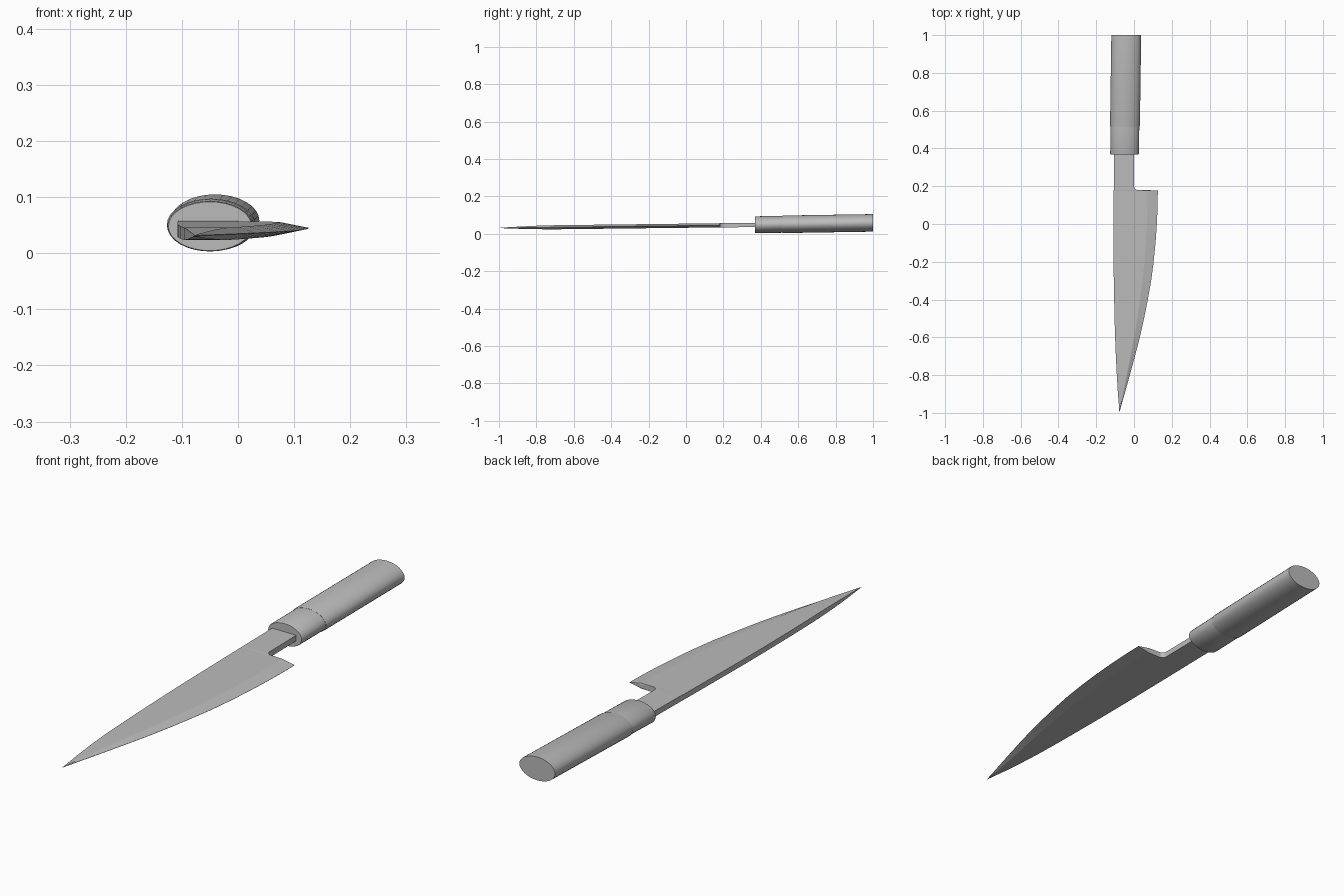
import bpy, bmesh, math
from mathutils import Vector

cube = bpy.data.objects.get("Cube")
if cube:
    bpy.data.objects.remove(cube, do_unlink=True)

GREY = (0.5, 0.5, 0.5, 1)
grey = bpy.data.materials.new("plain_grey")
grey.use_nodes = True
grey.diffuse_color = GREY
grey.node_tree.nodes["Principled BSDF"].inputs["Base Color"].default_value = GREY


def loft(name, rings, angle):
    """Skin closed rings of equal point count and cap both ends."""
    bm = bmesh.new()
    loops = [[bm.verts.new(p) for p in ring] for ring in rings]
    for a, b in zip(loops, loops[1:]):
        for i in range(len(a)):
            j = (i + 1) % len(a)
            bm.faces.new((a[i], a[j], b[j], b[i]))
    bm.faces.new(loops[0])
    bm.faces.new(loops[-1])
    bmesh.ops.remove_doubles(bm, verts=bm.verts, dist=0.0002)
    bmesh.ops.recalc_face_normals(bm, faces=bm.faces)
    mesh = bpy.data.meshes.new(name)
    bm.to_mesh(mesh)
    bm.free()
    mesh.materials.append(grey)
    obj = bpy.data.objects.new(name, mesh)
    bpy.context.collection.objects.link(obj)
    bpy.ops.object.select_all(action='DESELECT')
    obj.select_set(True)
    bpy.context.view_layer.objects.active = obj
    bpy.ops.object.shade_smooth_by_angle(angle=math.radians(angle))
    return obj


# Handle and ferrule: oval tubes on one slightly tilted axis
FRONT, BACK = Vector((-0.05, 0.368, 0.048)), Vector((-0.041, 1.0, 0.058))


def oval(y, half_w, half_h, sides=32):
    c = FRONT.lerp(BACK, (y - FRONT.y) / (BACK.y - FRONT.y))
    turns = [math.tau * i / sides for i in range(sides)]
    return [c + Vector((half_w * math.cos(t), 0, half_h * math.sin(t))) for t in turns]


loft("ferrule", [oval(0.368, 0.074, 0.0435), oval(0.372, 0.076, 0.045),
                 oval(0.53, 0.076, 0.045)], 35)
loft("handle", [oval(0.515, 0.077, 0.0455), oval(0.52, 0.079, 0.0468),
                oval(1.0, 0.079, 0.0468)], 35)


# Blade and tang: six-point sections running from the tang to the tip
def section(y, spine, edge, thick, sharp=True):
    z = 0.031 + (y + 1) * 0.0118
    bevel = spine + (edge - spine) * 0.77
    rim = 0.0004 if sharp else thick
    return [(spine, y, z + thick), (bevel, y, z + thick), (edge, y, z + rim),
            (edge, y, z - rim), (bevel, y, z - thick), (spine, y, z - thick)]


rings = [section(0.42, -0.107, 0.0, 0.0115, False)]
for i in range(6):
    a = math.pi / 2 * i / 5
    rings.append(section(0.2 - 0.02 * math.sin(a), -0.107,
                         0.02 * (1 - math.cos(a)), 0.0115, False))

outline = [(0.178, -0.108, 0.126), (0.09, -0.108, 0.125), (0, -0.108, 0.121),
           (-0.1, -0.108, 0.114), (-0.2, -0.108, 0.104), (-0.3, -0.107, 0.091),
           (-0.4, -0.105, 0.073), (-0.5, -0.103, 0.053), (-0.6, -0.1, 0.031),
           (-0.7, -0.096, 0.005), (-0.8, -0.091, -0.022), (-0.9, -0.085, -0.05),
           (-0.96, -0.08, -0.067), (-1, -0.0775, -0.0772)]
for y, spine, edge in outline:
    taper = min(1, (y + 1) / 0.25)
    rings.append(section(y, spine, edge, 0.0003 + 0.0107 * taper ** 0.8))
loft("blade", rings, 8)
